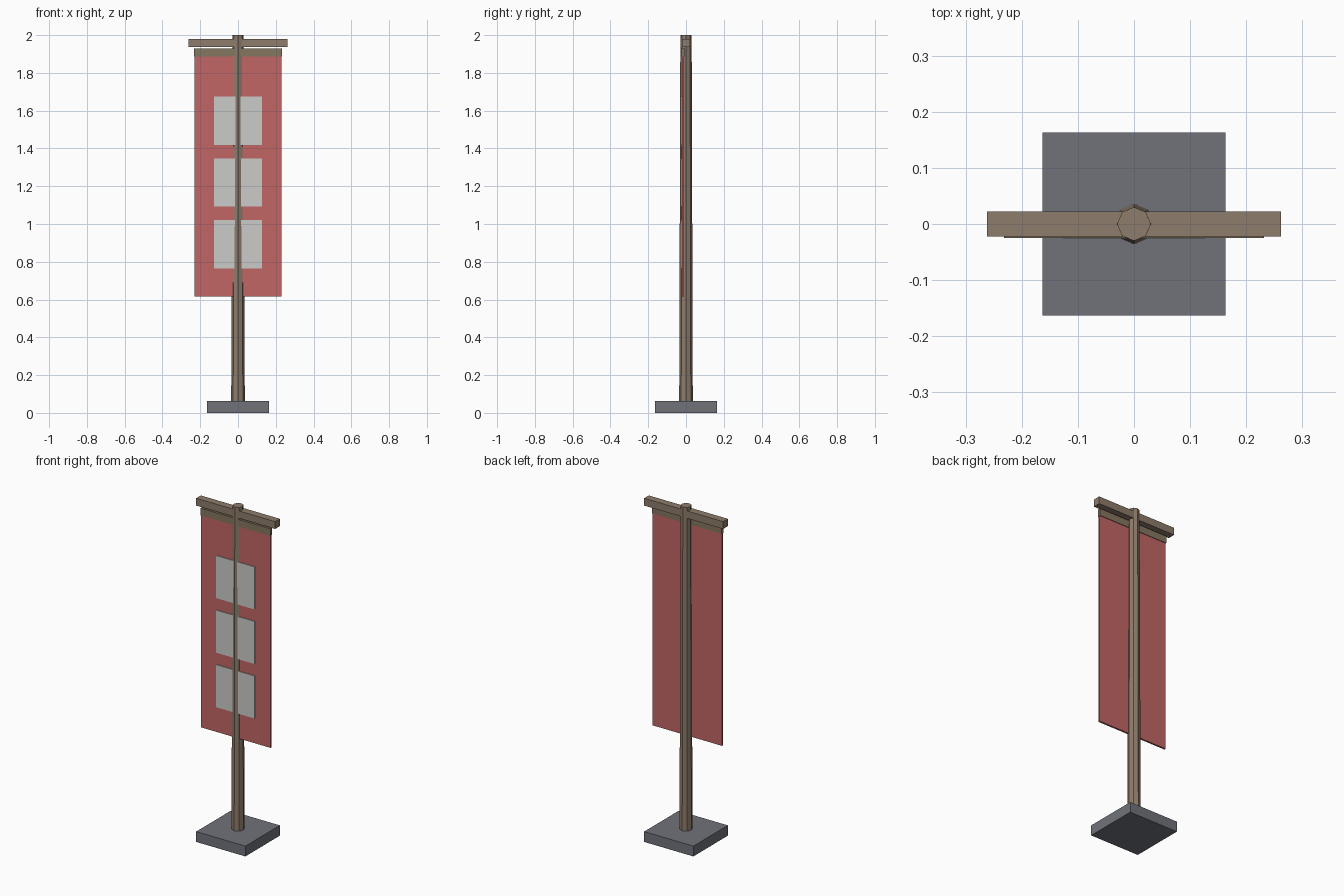
import bpy
import math

cube = bpy.data.objects.get("Cube")
if cube:
    bpy.data.objects.remove(cube, do_unlink=True)


def material(name, r, g, b):
    mat = bpy.data.materials.new(name)
    mat.use_nodes = True
    mat.diffuse_color = (r, g, b, 1)
    shader = next(n for n in mat.node_tree.nodes if n.type == "BSDF_PRINCIPLED")
    shader.inputs["Base Color"].default_value = (r, g, b, 1)
    shader.inputs["Roughness"].default_value = 0.9
    return mat


wood = material("brown wood", 0.27, 0.20, 0.145)
binding = material("olive binding", 0.235, 0.18, 0.115)
stone = material("grey stone", 0.162, 0.171, 0.195)
cloth = material("red cloth", 0.54, 0.133, 0.133)
pale = material("pale cloth", 0.60, 0.60, 0.58)


def box(name, half_width, y, z, mat):
    """Box centred on x = 0, spanning the given y and z ranges."""
    bpy.ops.mesh.primitive_cube_add(size=1, location=(0, sum(y) / 2, sum(z) / 2))
    obj = bpy.context.object
    obj.name = name
    obj.scale = (2 * half_width, y[1] - y[0], z[1] - z[0])
    bpy.ops.object.transform_apply(location=False, rotation=False, scale=True)
    obj.data.materials.append(mat)
    return obj


# Square foot
box("base", 0.163, (-0.163, 0.163), (0, 0.062), stone)

# Tapered eight-sided pole, with a corner facing front
bottom, top = 0.06, 2.0
bpy.ops.mesh.primitive_cone_add(vertices=8, radius1=0.036, radius2=0.03,
                                depth=top - bottom,
                                location=(0, 0, (top + bottom) / 2))
pole = bpy.context.object
pole.name = "pole"
pole.data.materials.append(wood)

# Crossbar and hanging banner
box("crossbar", 0.262, (-0.022, 0.022), (1.936, 1.98), wood)
box("banner", 0.231, (-0.0215, -0.0105), (0.615, 1.9), cloth)
box("banner_header", 0.232, (-0.025, -0.007), (1.887, 1.93), binding)

# Three pale squares on the front of the banner
for i in range(3):
    low = 0.765 + i * 0.327
    box(f"banner_square_{i + 1}", 0.127, (-0.026, -0.0205), (low, low + 0.255), pale)
